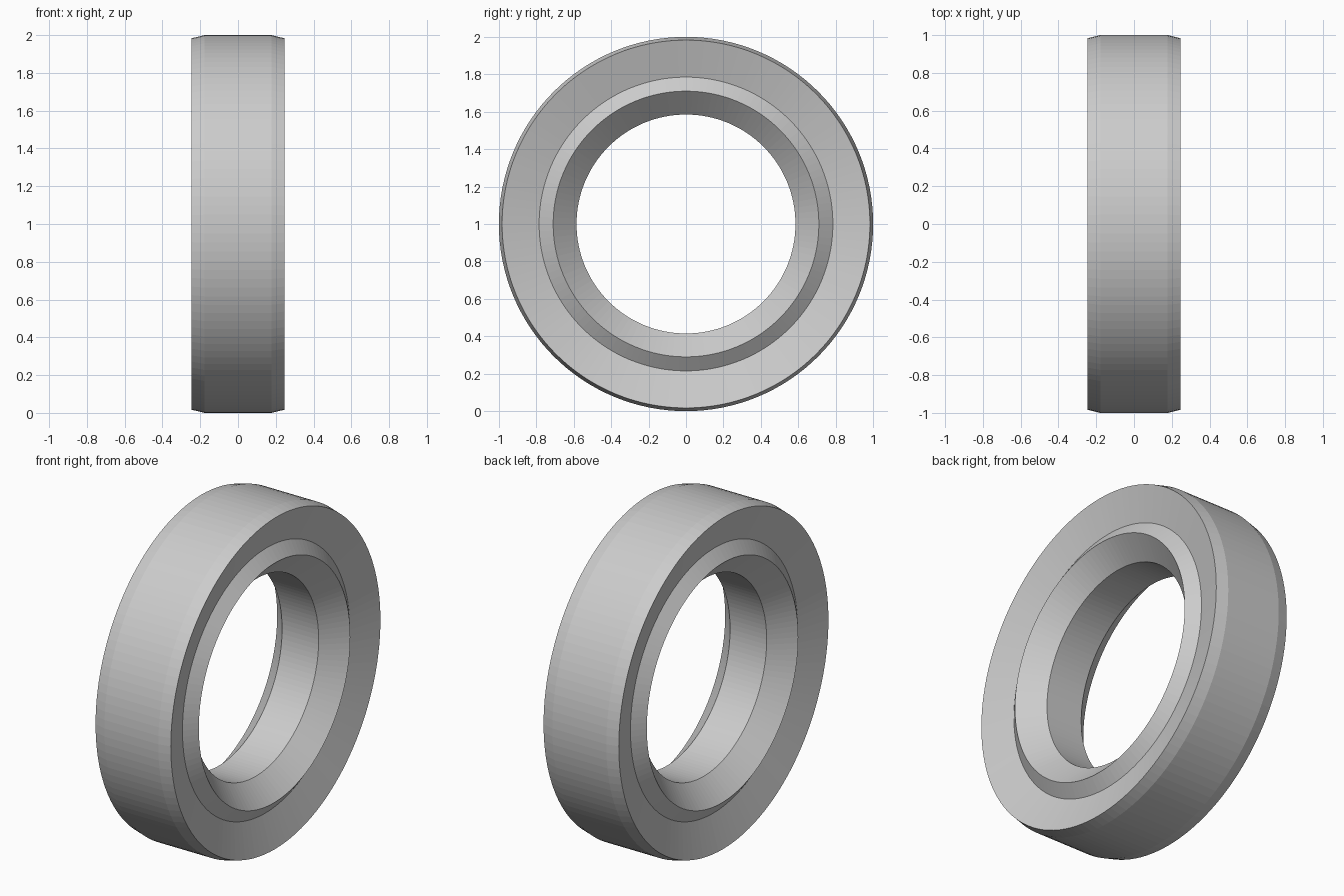
import bpy
import bmesh
from math import tau
from mathutils import Matrix, Vector

cube = bpy.data.objects.get("Cube")
if cube:
    bpy.data.objects.remove(cube, do_unlink=True)

SEGMENTS = 128

# One grey material
grey = bpy.data.materials.new("plain grey")
grey.use_nodes = True
colour = (0.6, 0.6, 0.6, 1)
grey.diffuse_color = colour
grey.node_tree.nodes["Principled BSDF"].inputs["Base Color"].default_value = colour

# Half cross-section as (x, radius): bore, inner cone, ridge, groove, rim, tread
half = [(0.12, 0.585), (0.24, 0.71), (0.185, 0.785), (0.247, 0.983), (0.177, 1.0)]
profile = half + [(-x, r) for x, r in reversed(half)]

# Revolve the closed cross-section around the x axis
bm = bmesh.new()
rings = []
for i in range(SEGMENTS):
    turn = Matrix.Rotation(tau * i / SEGMENTS, 3, "X")
    rings.append([bm.verts.new(turn @ Vector((x, 0, r))) for x, r in profile])
count = len(profile)
for i, ring in enumerate(rings):
    after = rings[(i + 1) % SEGMENTS]
    for j in range(count):
        k = (j + 1) % count
        bm.faces.new((ring[j], ring[k], after[k], after[j]))
bmesh.ops.recalc_face_normals(bm, faces=bm.faces)

mesh = bpy.data.meshes.new("ring_body")
bm.to_mesh(mesh)
bm.free()
mesh.materials.append(grey)
body = bpy.data.objects.new("ring_body", mesh)
body.location.z = 1
bpy.context.collection.objects.link(body)
